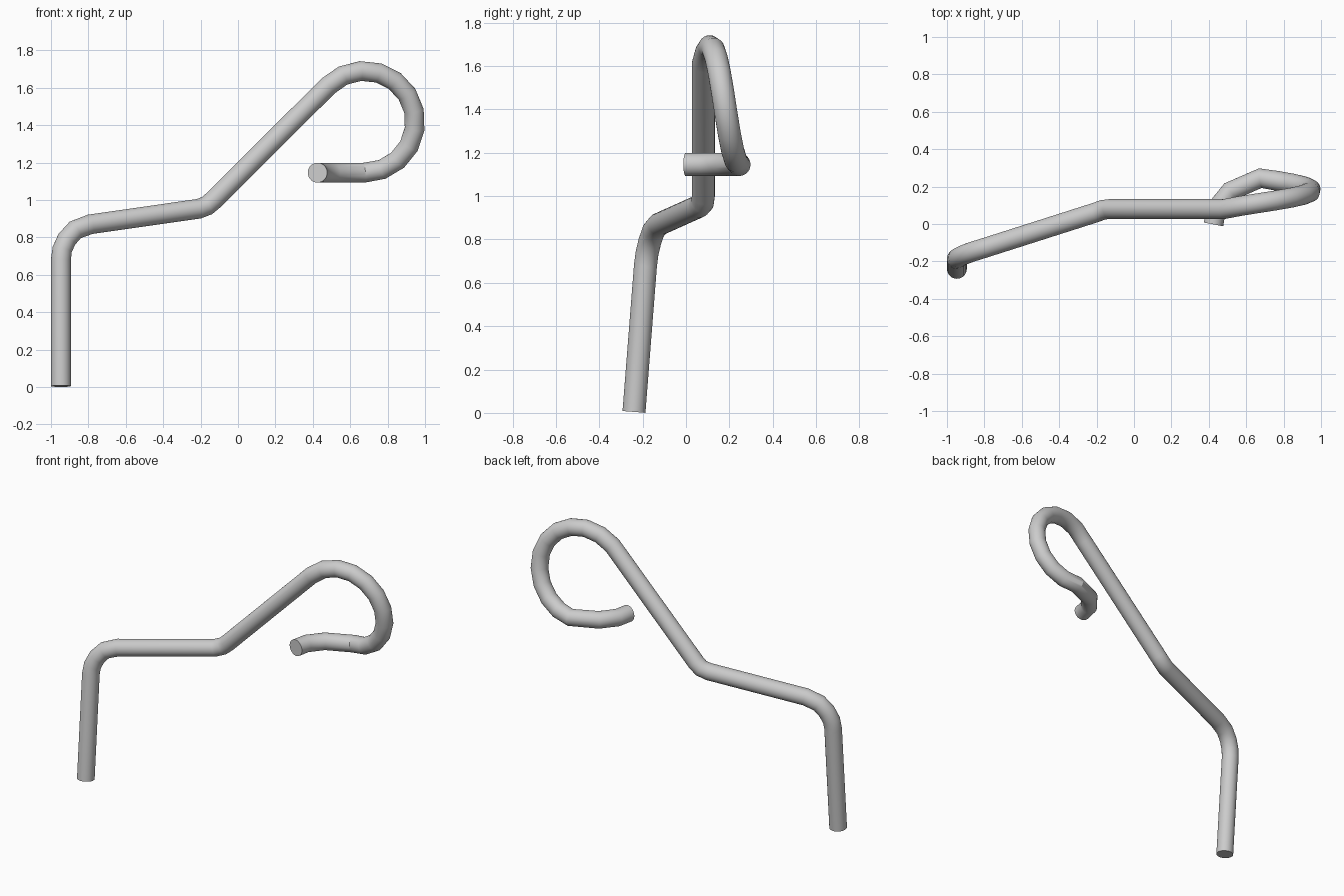
import bpy
import math

if "Cube" in bpy.data.objects:
    bpy.data.objects.remove(bpy.data.objects["Cube"], do_unlink=True)

RADIUS = 0.053

# Plain grey metal
metal = bpy.data.materials.new("grey_metal")
metal.use_nodes = True
GREY = (0.6, 0.6, 0.6, 1)
metal.diffuse_color = GREY
metal.node_tree.nodes["Principled BSDF"].inputs["Base Color"].default_value = GREY

# Upright leg, first bend, sloping arm, second bend
path = [
    (-0.947, -0.24, 0.0045), (-0.947, -0.187, 0.68), (-0.94, -0.18, 0.735),
    (-0.915, -0.167, 0.79), (-0.87, -0.15, 0.84), (-0.79, -0.125, 0.87),
    (-0.21, 0.06, 0.953), (-0.165, 0.076, 0.97), (-0.13, 0.08, 1.0),
]

# Loop: a screw-shaped arc that drifts backwards as it turns down
STEPS = 11
for i in range(STEPS + 1):
    t = i / STEPS
    a = math.radians(135 - 225 * t)
    path.append((0.675 + 0.272 * math.cos(a),
                 0.08 + 0.165 * t,
                 1.418 + 0.272 * math.sin(a)))

# Hooked tip turning to the front
path += [(0.515, 0.175, 1.146), (0.442, 0.085, 1.146), (0.425, -0.002, 1.146)]

# Sweep a round section along the path
curve = bpy.data.curves.new("bent_rod", "CURVE")
curve.dimensions = "3D"
curve.bevel_depth = RADIUS
curve.bevel_resolution = 14
curve.use_fill_caps = True
spline = curve.splines.new("POLY")
spline.points.add(len(path) - 1)
for point, co in zip(spline.points, path):
    point.co = (*co, 1)
curve.materials.append(metal)

rod = bpy.data.objects.new("bent_rod", curve)
bpy.context.collection.objects.link(rod)
bpy.ops.object.select_all(action="DESELECT")
rod.select_set(True)
bpy.context.view_layer.objects.active = rod
bpy.ops.object.convert(target="MESH")
bpy.ops.object.shade_smooth_by_angle(angle=math.radians(30))
